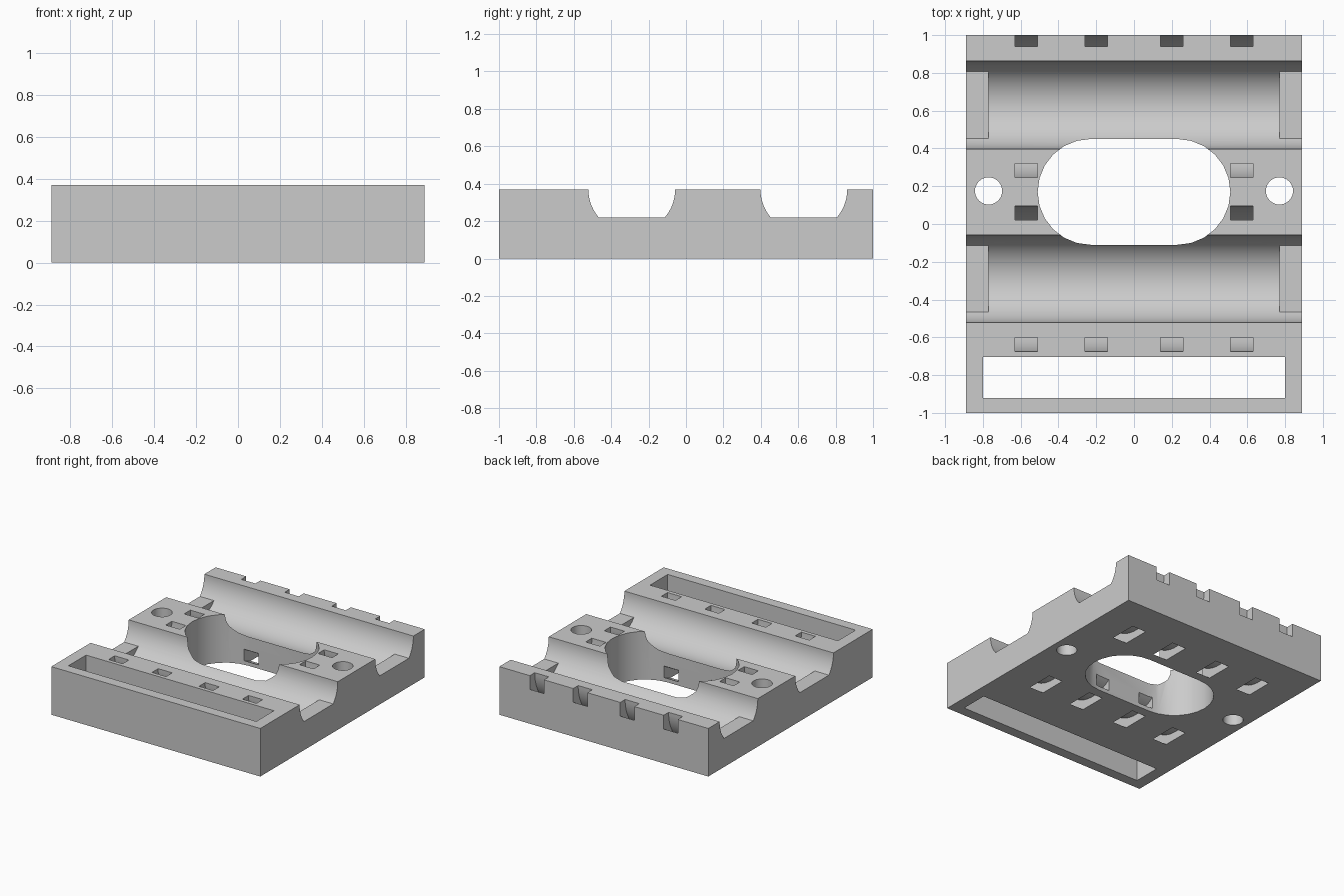
import bpy
import bmesh
import math
from mathutils import Vector

cube = bpy.data.objects.get("Cube")
if cube:
    bpy.data.objects.remove(cube, do_unlink=True)

HALF_X, HALF_Y, TOP = 0.89, 1.0, 0.37
CHANNEL_R, LEDGE_Z = 0.232, 0.22
TIE_IN, TIE_OUT, TIE_W = 0.31, 0.385, 0.12
CHANNELS = (-0.29, 0.63)

grey = bpy.data.materials.new("light grey plastic")
grey.use_nodes = True
colour = (0.6, 0.6, 0.6, 1)
grey.diffuse_color = colour
grey.node_tree.nodes["Principled BSDF"].inputs["Base Color"].default_value = colour


def arc(cx, cy, r, start, end, steps):
    """Points on an arc, angles in degrees."""
    angles = [math.radians(start + (end - start) * i / steps) for i in range(steps + 1)]
    return [(cx + r * math.cos(a), cy + r * math.sin(a)) for a in angles]


def prism(name, profile, low, high, along_x=False):
    """Extrude a (y, z) profile along x, or an (x, y) profile along z."""
    bm = bmesh.new()
    place = (lambda p: (low, p[0], p[1])) if along_x else (lambda p: (p[0], p[1], low))
    face = bm.faces.new([bm.verts.new(place(p)) for p in profile])
    grown = bmesh.ops.extrude_face_region(bm, geom=[face])["geom"]
    shift = Vector((high - low, 0, 0)) if along_x else Vector((0, 0, high - low))
    bmesh.ops.translate(bm, vec=shift, verts=[g for g in grown if isinstance(g, bmesh.types.BMVert)])
    bmesh.ops.recalc_face_normals(bm, faces=bm.faces)
    mesh = bpy.data.meshes.new(name)
    bm.to_mesh(mesh)
    bm.free()
    mesh.materials.append(grey)
    obj = bpy.data.objects.new(name, mesh)
    bpy.context.collection.objects.link(obj)
    return obj


def rect(x0, x1, y0, y1):
    return [(x0, y0), (x1, y0), (x1, y1), (x0, y1)]


# Solid block
body = prism("holder_block", rect(-HALF_X, HALF_X, -HALF_Y, HALF_Y), 0, TOP)
bpy.context.view_layer.objects.active = body
body.select_set(True)


def cut(profile, low, high, along_x=False):
    """Subtract a prism from the block."""
    cutter = prism("cutter", profile, low, high, along_x)
    cutter.hide_render = True
    mod = body.modifiers.new("cut", "BOOLEAN")
    mod.operation = "DIFFERENCE"
    mod.solver = "EXACT"
    mod.object = cutter
    bpy.ops.object.modifier_apply(modifier=mod.name)
    mesh = cutter.data
    bpy.data.objects.remove(cutter, do_unlink=True)
    bpy.data.meshes.remove(mesh)


above = TOP + 0.1
ledge = math.degrees(math.asin((TOP - LEDGE_Z) / CHANNEL_R))
for cy in CHANNELS:
    # Full-length trough with a flat floor, left as ledges at both ends
    sides = arc(cy, TOP, CHANNEL_R, 180, 180 + ledge, 10) + arc(cy, TOP, CHANNEL_R, 360 - ledge, 360, 10)
    cut([(cy - CHANNEL_R, above)] + sides + [(cy + CHANNEL_R, above)], -1, 1, True)
    # Deeper round bed between the ledges
    cut(arc(cy, TOP, CHANNEL_R, 180 + ledge, 360 - ledge, 24) + [(cy, TOP)], -0.77, 0.77, True)

# Oval opening in the middle
cut(arc(0.23, 0.17, 0.28, -90, 90, 12) + arc(-0.23, 0.17, 0.28, 90, 270, 12), -0.1, above)

# Screw holes
for x in (-0.77, 0.77):
    cut(arc(x, 0.175, 0.072, 0, 348.75, 31), -0.1, above)

# Long slot by the front wall
cut(rect(-0.8, 0.8, -0.92, -0.705), -0.1, above)

# Curved strap tunnels running under each trough
for cy in CHANNELS:
    tunnel = ([(cy - TIE_OUT, above)] + arc(cy, TOP, TIE_OUT, 180, 360, 40)
              + [(cy + TIE_OUT, above), (cy + TIE_IN, above)]
              + arc(cy, TOP, TIE_IN, 360, 180, 40) + [(cy - TIE_IN, above)])
    for x in (-0.57, -0.2, 0.2, 0.57):
        cut(tunnel, x - TIE_W / 2, x + TIE_W / 2, True)

bpy.ops.object.shade_smooth_by_angle(angle=math.radians(30))
